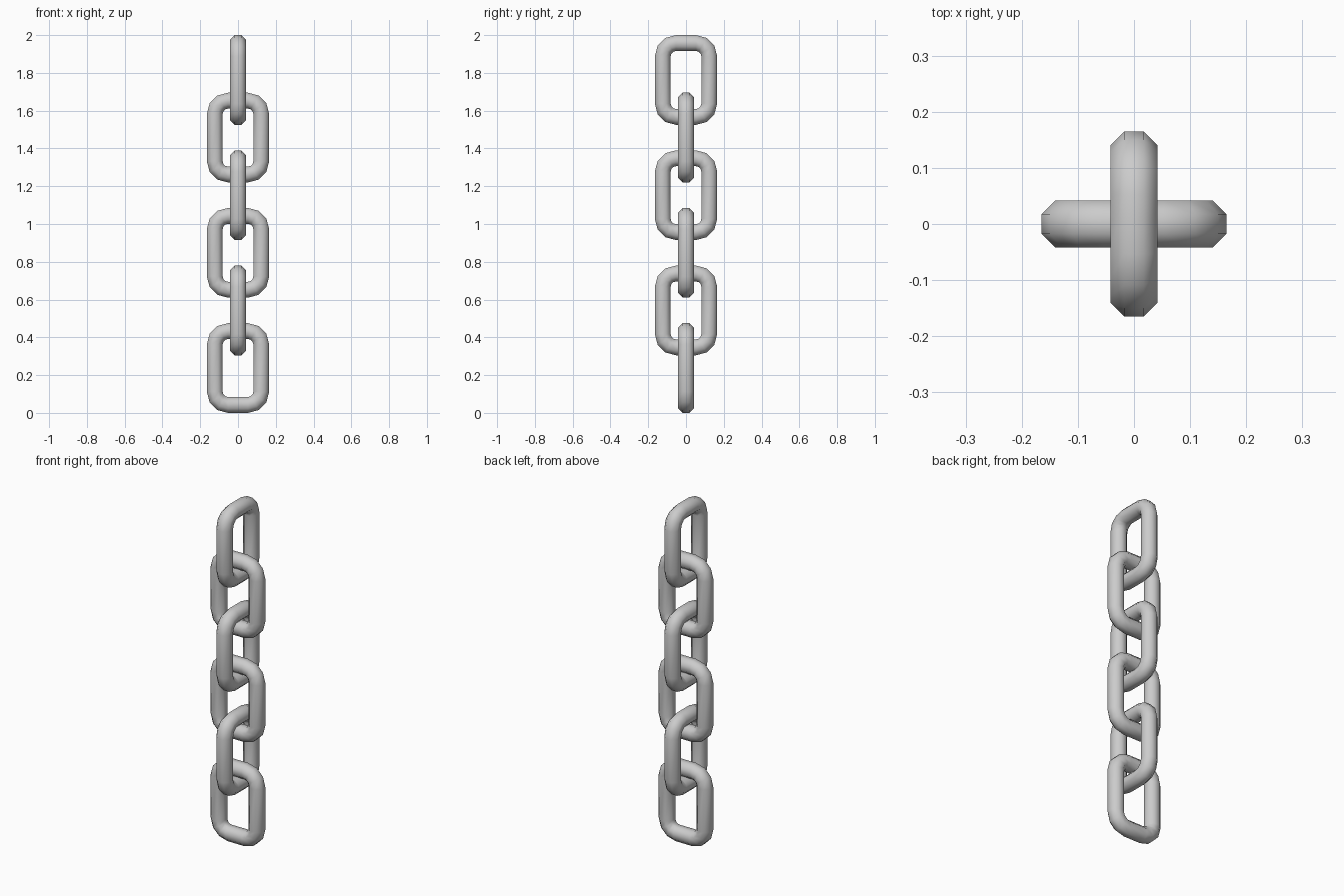
import bpy, bmesh, math
from mathutils import Vector

if "Cube" in bpy.data.objects:
    bpy.data.objects.remove(bpy.data.objects["Cube"])

LINKS = 6
HALF_W, LENGTH, BAR = 0.165, 0.475, 0.042   # outer half width, link length, bar half thickness
PITCH = (2.0 - LENGTH) / (LINKS - 1)
BEND, STEPS, SIDES = 0.07, 3, 8             # centreline corner radius, corner steps, bar sides


def link_mesh():
    bm = bmesh.new()
    cx, cz = HALF_W - BAR - BEND, LENGTH / 2 - BAR - BEND
    radius = BAR / math.cos(math.pi / SIDES)
    rings = []
    # rounded-rectangle path, one octagonal ring at every path point
    for q, (sx, sz) in enumerate([(1, 1), (-1, 1), (-1, -1), (1, -1)]):
        for s in range(STEPS + 1):
            a = (q + s / STEPS) * math.pi / 2
            out = Vector((math.cos(a), 0, math.sin(a)))
            centre = Vector((sx * cx, 0, sz * cz)) + out * BEND
            ring = []
            for k in range(SIDES):
                t = (k + 0.5) * 2 * math.pi / SIDES
                p = centre + out * radius * math.cos(t) + Vector((0, radius * math.sin(t), 0))
                ring.append(bm.verts.new(p))
            rings.append(ring)
    # skin the closed loop of rings
    for i, r in enumerate(rings):
        n = rings[(i + 1) % len(rings)]
        for k in range(SIDES):
            j = (k + 1) % SIDES
            bm.faces.new((r[k], r[j], n[j], n[k]))
    bmesh.ops.recalc_face_normals(bm, faces=bm.faces)
    for f in bm.faces:
        f.smooth = True
    me = bpy.data.meshes.new("chain_link")
    bm.to_mesh(me)
    bm.free()
    return me


# interlocked links, every second one turned a quarter
mesh = link_mesh()
for i in range(LINKS):
    ob = bpy.data.objects.new(f"chain_link_{i + 1}", mesh)
    ob.location.z = LENGTH / 2 + i * PITCH
    ob.rotation_euler.z = math.pi / 2 * (i % 2)
    bpy.context.collection.objects.link(ob)
